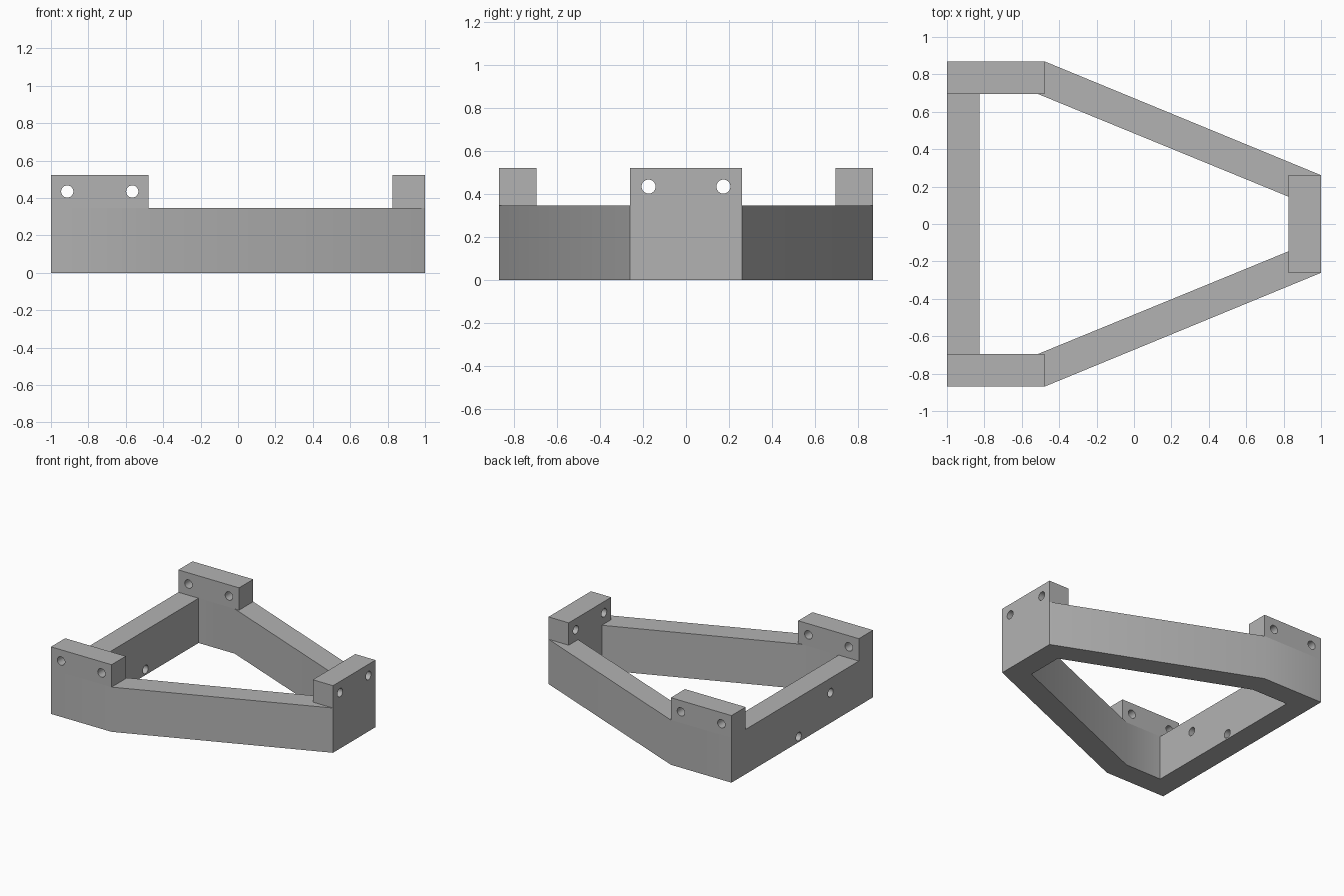
import bpy
import bmesh
from mathutils import Matrix, Vector

if "Cube" in bpy.data.objects:
    bpy.data.objects.remove(bpy.data.objects["Cube"], do_unlink=True)

U = 1 / 23            # design module: the bracket is 46 modules long
WALL = 4 * U
RAIL_H = 8 * U
TOP = 12 * U
HOLE_R = 0.75 * U

grey = bpy.data.materials.new("plain_grey")
grey.use_nodes = True
colour = (0.45, 0.45, 0.45, 1)
grey.diffuse_color = colour
grey.node_tree.nodes["Principled BSDF"].inputs["Base Color"].default_value = colour


def make_object(name, bm):
    bmesh.ops.recalc_face_normals(bm, faces=bm.faces)
    mesh = bpy.data.meshes.new(name)
    bm.to_mesh(mesh)
    bm.free()
    mesh.materials.append(grey)
    obj = bpy.data.objects.new(name, mesh)
    bpy.context.collection.objects.link(obj)
    return obj


def drill(obj, centres, axis):
    """Cut round through-holes along the given axis."""
    bm = bmesh.new()
    turn = Vector((0, 0, 1)).rotation_difference(Vector(axis)).to_matrix().to_4x4()
    for c in centres:
        bmesh.ops.create_cone(bm, cap_ends=True, segments=32, radius1=HOLE_R,
                              radius2=HOLE_R, depth=WALL * 1.5,
                              matrix=Matrix.Translation(c) @ turn)
    cutter = make_object("hole_cutter", bm)
    cutter.hide_render = True
    mod = obj.modifiers.new("holes", "BOOLEAN")
    mod.operation = "DIFFERENCE"
    mod.solver = "EXACT"
    mod.object = cutter
    bpy.ops.object.select_all(action="DESELECT")
    bpy.context.view_layer.objects.active = obj
    obj.select_set(True)
    bpy.ops.object.modifier_apply(modifier=mod.name)
    bpy.data.objects.remove(cutter, do_unlink=True)
    bpy.ops.object.shade_smooth_by_angle()


def mirrored(half):
    """Close a half outline (front side) with its mirror across y = 0."""
    return half + [(x, -y) for x, y in reversed(half)]


# Base frame: a tapering hexagonal ring
outer = mirrored([(-1, -20 * U), (-11 * U, -20 * U), (1, -6 * U)])
inner = mirrored([(-19 * U, -16 * U), (-0.515, -16 * U), (19 * U, -0.146)])
bm = bmesh.new()
loops = [[bm.verts.new((x, y, 0)) for x, y in ring] for ring in (outer, inner)]
for i in range(6):
    j = (i + 1) % 6
    bm.faces.new((loops[0][i], loops[0][j], loops[1][j], loops[1][i]))
up = bmesh.ops.extrude_face_region(bm, geom=bm.faces[:])
bmesh.ops.translate(bm, vec=(0, 0, RAIL_H),
                    verts=[g for g in up["geom"] if isinstance(g, bmesh.types.BMVert)])
frame = make_object("base_frame", bm)
drill(frame, [Vector((-21 * U, U, U)), Vector((-21 * U, -8 * U, 0.235))], (1, 0, 0))


# Mounting lugs standing on the frame, each with two bolt holes
def lug(name, x, y, size_x, size_y, along):
    mid = Vector((x, y, (RAIL_H + TOP) / 2))
    bm = bmesh.new()
    bmesh.ops.create_cube(bm, size=1, matrix=Matrix.Translation(mid) @
                          Matrix.Diagonal((size_x, size_y, TOP - RAIL_H, 1)))
    obj = make_object(name, bm)
    offset = Vector(along) * 4 * U
    drill(obj, [mid + offset, mid - offset], (along[1], along[0], 0))


lug("front_lug", -17 * U, -18 * U, 12 * U, WALL, (1, 0, 0))
lug("back_lug", -17 * U, 18 * U, 12 * U, WALL, (1, 0, 0))
lug("end_lug", 21 * U, 0, WALL, 12 * U, (0, 1, 0))
